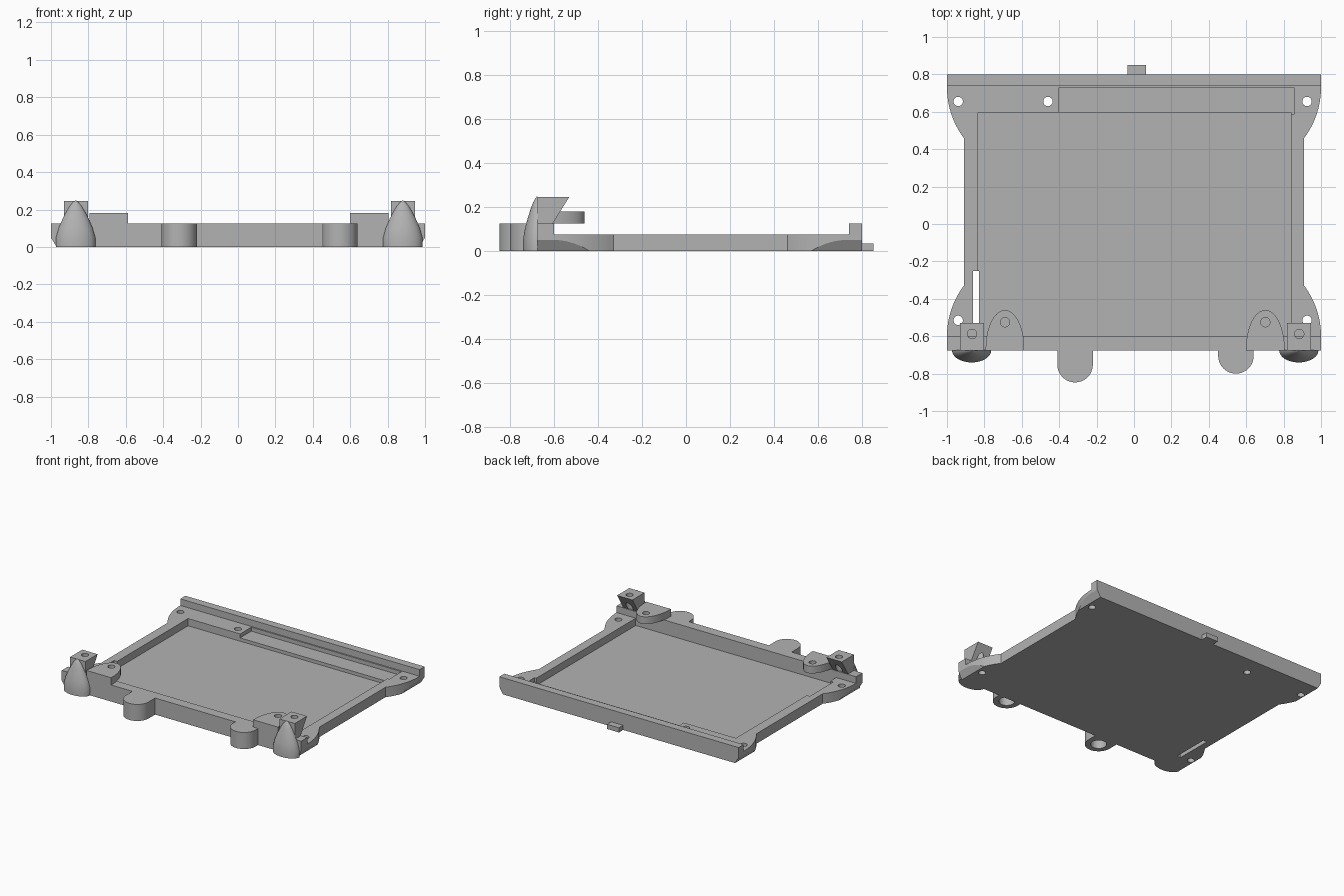
import bpy, bmesh
from math import sin, cos, pi, asin
from mathutils import Matrix

cube = bpy.data.objects.get("Cube")
if cube:
    bpy.data.objects.remove(cube, do_unlink=True)

grey = bpy.data.materials.new("plain grey")
grey.use_nodes = True
grey.diffuse_color = (0.45, 0.45, 0.45, 1)
grey.node_tree.nodes["Principled BSDF"].inputs["Base Color"].default_value = (0.45, 0.45, 0.45, 1)

TO_SIDE = Matrix(((0, 0, 1, 0), (1, 0, 0, 0), (0, 1, 0, 0), (0, 0, 0, 1)))  # profile (y, z), depth x
TO_FRONT = Matrix(((1, 0, 0, 0), (0, 0, 1, 0), (0, 1, 0, 0), (0, 0, 0, 1)))  # profile (x, z), depth y


def finish(name, bm):
    bmesh.ops.recalc_face_normals(bm, faces=bm.faces)
    mesh = bpy.data.meshes.new(name)
    bm.to_mesh(mesh)
    bm.free()
    mesh.materials.append(grey)
    ob = bpy.data.objects.new(name, mesh)
    bpy.context.collection.objects.link(ob)
    return ob


def prism(name, points, low, high, matrix=None):
    bm = bmesh.new()
    face = bm.faces.new([bm.verts.new((a, b, low)) for a, b in points])
    top = bmesh.ops.extrude_face_region(bm, geom=[face])["geom"]
    verts = [v for v in top if isinstance(v, bmesh.types.BMVert)]
    bmesh.ops.translate(bm, vec=(0, 0, high - low), verts=verts)
    if matrix:
        bm.transform(matrix)
    return finish(name, bm)


def box(name, x0, x1, y0, y1, z0, z1):
    return prism(name, [(x0, y0), (x1, y0), (x1, y1), (x0, y1)], z0, z1)


def arc(cx, cy, rx, ry, start, end, n=20):
    return [(cx + rx * cos(start + (end - start) * i / n),
             cy + ry * sin(start + (end - start) * i / n)) for i in range(n + 1)]


def drill(x, y, r=0.025, low=-0.1, high=0.4):
    return prism("drill", arc(x, y, r, r, 0, 2 * pi, 32)[:-1], low, high)


def cut(ob, *cutters):
    for c in cutters:
        mod = ob.modifiers.new("cut", "BOOLEAN")
        mod.operation = "DIFFERENCE"
        mod.solver = "EXACT"
        mod.object = c
    bpy.context.view_layer.update()
    graph = bpy.context.evaluated_depsgraph_get()
    mesh = bpy.data.meshes.new_from_object(ob.evaluated_get(graph))
    ob.modifiers.clear()
    ob.data = mesh
    for c in cutters:
        bpy.data.objects.remove(c, do_unlink=True)
    return ob


FRONT, BACK, WAIST = -0.675, 0.8, 0.91
LIP, WALL, FLOOR = 0.075, 0.125, 0.02

# Tray outline with flared corners
R = 0.45
sweep = asin(0.27 / R)
right = [(1, FRONT)] + arc(1 - R, -0.6, R, R, 0, sweep, 12)
right += arc(1 - R, 0.73, R, R, -sweep, 0, 12) + [(1, BACK)]
outline = right + [(-x, y) for x, y in reversed(right)]
tray = prism("tray", outline, 0, LIP)

# Pocket, rear recess, slot, screw holes and undercut corner edges
cutters = [box("pocket", -0.835, 0.84, -0.6, 0.597, FLOOR, 0.3),
           box("recess", -0.4, 0.855, 0.585, 0.73, 0.045, 0.3),
           box("slot", -0.86, -0.83, -0.53, -0.25, -0.1, 0.3)]
cutters += [drill(x, y) for x, y in ((-0.94, 0.655), (-0.46, 0.655), (0.925, 0.655),
                                     (-0.94, -0.515), (0.925, -0.515))]
for s in (-1, 1):
    cutters.append(prism("undercut", [(s, 0.05), (s * 0.94, -0.05), (s * 1.1, -0.05), (s * 1.1, 0.05)],
                         -1, 1, TO_FRONT))
cut(tray, *cutters)

# Raised walls and rear tab
box("front_wall", -1, 1, FRONT, -0.6, LIP, WALL)
box("back_wall", -1, 1, 0.74, BACK, LIP, WALL)
box("rear_tab", -0.035, 0.065, BACK, 0.85, 0, 0.035)

# Front lugs with blind holes underneath
for side, x, y in (("right", -0.315, -0.752), ("left", 0.545, -0.705)):
    shape = [(x + 0.095, FRONT)] + arc(x, y, 0.095, 0.095, 0, -pi) + [(x - 0.095, FRONT)]
    lug = prism(side + "_lug", shape, 0, WALL)
    cut(lug, drill(x, y, 0.055, -0.1, 0.1))

# Overhanging ears
for side, x in (("right", -0.69), ("left", 0.702)):
    ear = prism(side + "_ear", arc(x, FRONT + 0.01, 0.103, 0.205, 0, pi)
                + [(x - 0.103, FRONT), (x + 0.103, FRONT)], WALL, 0.18)
    cut(ear, drill(x - 0.0, -0.525))

# Slanted corner blocks
for side, x in (("right", -0.866), ("left", 0.883)):
    profile = [(FRONT, WALL), (-0.605, WALL), (-0.53, 0.245), (FRONT, 0.245)]
    block = prism(side + "_corner_block", profile, x - 0.064, x + 0.064, TO_SIDE)
    cut(block, drill(x, -0.588))

# Bullet-shaped front posts, flat at the back
PROFILE = [(0, 0.105), (0.05, 0.105), (0.1, 0.091), (0.15, 0.07), (0.19, 0.049),
           (0.22, 0.031), (0.238, 0.015), (0.247, 0.003)]
for side, x in (("right", -0.868), ("left", 0.881)):
    bm = bmesh.new()
    rings = [[bm.verts.new((px, py, z)) for px, py in arc(x, FRONT, w, w * 0.62, -pi, 0, 20)]
             for z, w in PROFILE]
    for a, b in zip(rings, rings[1:]):
        for i in range(len(a)):
            j = (i + 1) % len(a)
            bm.faces.new((a[i], a[j], b[j], b[i]))
    bm.faces.new(rings[0])
    bm.faces.new(rings[-1])
    finish(side + "_front_post", bm)

# Smooth the curved faces, keep edges crisp
for ob in bpy.context.collection.objects:
    ob.select_set(ob.type == "MESH")
    if ob.type == "MESH":
        bpy.context.view_layer.objects.active = ob
bpy.ops.object.shade_smooth_by_angle(angle=0.5)
